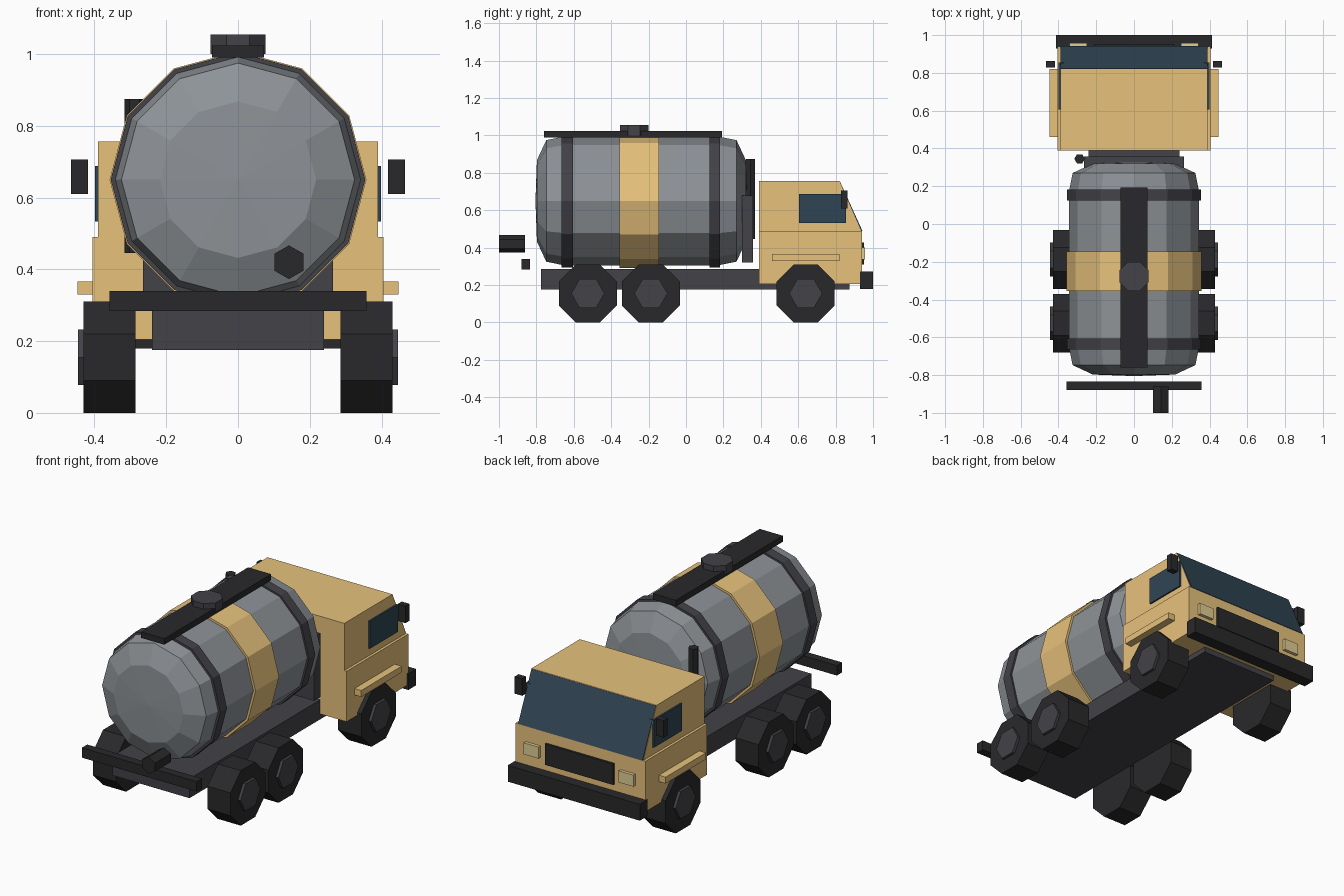
import bpy, bmesh
from math import sin, cos, pi
from mathutils import Vector

if "Cube" in bpy.data.objects:
    bpy.data.objects.remove(bpy.data.objects["Cube"])


def mat(name, r, g, b):
    m = bpy.data.materials.new(name)
    m.diffuse_color = (r, g, b, 1)
    m.use_nodes = True
    m.node_tree.nodes["Principled BSDF"].inputs["Base Color"].default_value = m.diffuse_color
    return m


GOLD = mat("gold", 0.80, 0.54, 0.20)
STEEL = mat("steel", 0.27, 0.29, 0.31)
DARK = mat("dark", 0.022, 0.022, 0.024)
FRAME = mat("frame", 0.055, 0.055, 0.065)
GLASS = mat("glass", 0.03, 0.06, 0.09)
LAMP = mat("lamp", 0.75, 0.62, 0.30)


def finish(name, bm, m):
    bmesh.ops.recalc_face_normals(bm, faces=bm.faces)
    me = bpy.data.meshes.new(name)
    bm.to_mesh(me)
    bm.free()
    me.materials.append(m)
    ob = bpy.data.objects.new(name, me)
    bpy.context.collection.objects.link(ob)
    return ob


def box(name, x, y, z, m):
    bm = bmesh.new()
    bmesh.ops.create_cube(bm, size=1)
    for v in bm.verts:
        v.co = Vector([(a + b) / 2 + c * (b - a) for (a, b), c in zip((x, y, z), v.co)])
    return finish(name, bm, m)


def lathe(name, axis, centre, profile, n, m, phase=0.0):
    """Faceted solid of revolution; profile is (radius, position along axis)."""
    bm = bmesh.new()
    rings = []
    for r, t in profile:
        ring = []
        for i in range(n if r else 1):
            a = 2 * pi * i / n + phase
            u, w = r * cos(a), r * sin(a)
            co = {"x": (t, u, w), "y": (u, t, w), "z": (u, w, t)}[axis]
            ring.append(bm.verts.new(Vector(co) + Vector(centre)))
        rings.append(ring)
    for a, b in zip(rings, rings[1:]):
        for i in range(n):
            j = (i + 1) % n
            if len(a) == 1:
                bm.faces.new((a[0], b[i], b[j]))
            elif len(b) == 1:
                bm.faces.new((a[i], a[j], b[0]))
            else:
                bm.faces.new((a[i], a[j], b[j], b[i]))
    for ring in (rings[0], rings[-1]):
        if len(ring) > 1:
            bm.faces.new(ring)
    return finish(name, bm, m)


def prism(name, pts, hx, m):
    """Side profile (y, z) extruded across x."""
    bm = bmesh.new()
    f = bm.faces.new([bm.verts.new((-hx, y, z)) for y, z in pts])
    ext = bmesh.ops.extrude_face_region(bm, geom=[f])
    verts = [g for g in ext["geom"] if isinstance(g, bmesh.types.BMVert)]
    bmesh.ops.translate(bm, verts=verts, vec=(2 * hx, 0, 0))
    return finish(name, bm, m)


def sx(s, a, b):
    return sorted((s * a, s * b))


# Chassis and bumpers
box("chassis", (-0.24, 0.24), (-0.775, 0.875), (0.175, 0.285), FRAME)
box("rear_bumper", (-0.358, 0.358), (-0.88, -0.833), (0.284, 0.34), DARK)
box("front_bumper", (-0.412, 0.412), (0.93, 1.0), (0.18, 0.272), DARK)

# Tank with domed ends, and its bands
C = (0, 0, 0.65)
lathe("tank", "y", C, [(0, -0.805), (0.218, -0.797), (0.325, -0.747), (0.345, -0.65),
                       (0.345, 0.17), (0.325, 0.27), (0.218, 0.32), (0, 0.328)], 12, STEEL)
for name, y0, y1, r, m in (("rear_band", -0.665, -0.605, 0.355, FRAME),
                           ("stripe_band", -0.355, -0.145, 0.358, GOLD),
                           ("front_band", 0.125, 0.182, 0.355, FRAME)):
    lathe(name, "y", C, [(r, y0), (r, y1)], 12, m)

# Walkway, hatch, outlet
box("walkway", (-0.072, 0.072), (-0.76, 0.193), (0.99, 1.024), DARK)
lathe("hatch", "z", (0, -0.277, 0), [(0.083, 1.0), (0.083, 1.055)], 8, FRAME, pi / 8)
lathe("outlet", "y", (0.142, 0, 0.42), [(0.047, -1.0), (0.047, -0.86)], 6, DARK, pi / 6)

# Bulkhead and exhaust behind the cab
box("bulkhead", (-0.265, 0.265), (0.3, 0.357), (0.32, 0.68), FRAME)
lathe("exhaust", "z", (-0.288, 0.345, 0), [(0.028, 0.445), (0.028, 0.875)], 6, DARK)

# Cab
box("cab_lower", (-0.405, 0.405), (0.39, 0.94), (0.205, 0.49), GOLD)
prism("cab_upper", [(0.39, 0.48), (0.39, 0.756), (0.82, 0.756), (0.936, 0.49), (0.936, 0.48)], 0.39, GOLD)
prism("windscreen", [(0.81, 0.752), (0.823, 0.754), (0.943, 0.49), (0.92, 0.488)], 0.388, GLASS)
box("grille", (-0.213, 0.213), (0.93, 0.953), (0.31, 0.428), DARK)

# Mirrored cab details and wheels
for s, side in ((-1, "left"), (1, "right")):
    box(side + "_window", sx(s, 0.37, 0.399), (0.605, 0.855), (0.533, 0.688), GLASS)
    box(side + "_side_step", sx(s, 0.39, 0.447), (0.46, 0.82), (0.33, 0.366), GOLD)
    box(side + "_headlight", sx(s, 0.25, 0.342), (0.93, 0.958), (0.337, 0.402), LAMP)
    box(side + "_mirror", sx(s, 0.418, 0.465), (0.828, 0.863), (0.61, 0.706), DARK)
    for i, y in enumerate((-0.525, -0.188, 0.64)):
        c = (0, y, 0.155)
        lathe(f"{side}_tyre_{i}", "x", c, [(0.1678, s * 0.286), (0.1678, s * 0.43)], 8, DARK, pi / 8)
        lathe(f"{side}_hub_{i}", "x", c, [(0.089, s * 0.40), (0.089, s * 0.446)], 6, FRAME)
